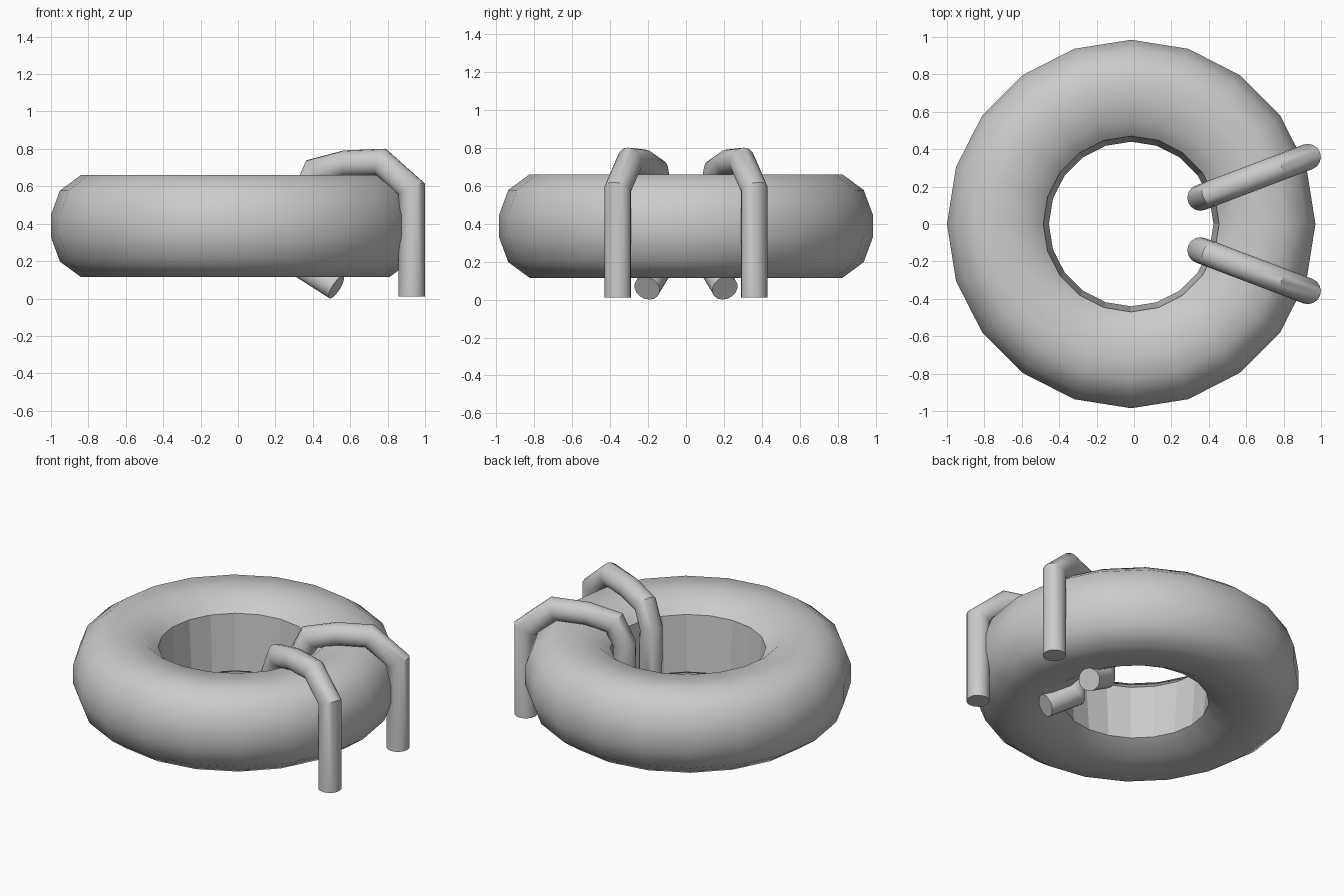
import bpy, bmesh
from math import sin, cos, tan, pi, radians
from mathutils import Vector

if "Cube" in bpy.data.objects:
    bpy.data.objects.remove(bpy.data.objects["Cube"])

CX = -0.015  # ring axis


def finish(name, bm, angle):
    bmesh.ops.recalc_face_normals(bm, faces=bm.faces)
    me = bpy.data.meshes.new(name)
    bm.to_mesh(me)
    bm.free()
    ob = bpy.data.objects.new(name, me)
    bpy.context.collection.objects.link(ob)
    bpy.ops.object.select_all(action='DESELECT')
    ob.select_set(True)
    bpy.context.view_layer.objects.active = ob
    bpy.ops.object.shade_smooth_by_angle(angle=radians(angle))
    return ob


def bridge(bm, a, b):
    n = len(a)
    return [bm.faces.new((a[i], a[(i + 1) % n], b[(i + 1) % n], b[i])) for i in range(n)]


# Ring: revolved cross-section with a steep, faceted inner wall
PROFILE = [(.985, .06), (.937, .19), (.825, .2725), (.70, .2725), (.565, .262), (.47, .18),
           (.44, -.19), (.565, -.262), (.70, -.2725), (.825, -.2725), (.937, -.19), (.985, -.06)]
bm = bmesh.new()
SEG = 20
loops = [[bm.verts.new((CX + r * cos(2 * pi * i / SEG), r * sin(2 * pi * i / SEG), .3875 + z))
          for i in range(SEG)] for r, z in PROFILE]
for k in range(len(loops)):
    bridge(bm, loops[k], loops[(k + 1) % len(loops)])
ring = finish("ring", bm, 40)
for p in ring.data.polygons:
    c = p.center
    if Vector((c.x - CX, c.y)).length < .48:
        p.use_smooth = False


# Hooks: mitred tube wrapping over the ring, path given in (radial, height)
PATH = [(.578, .06), (.402, .165), (.396, .545), (.46, .68), (.63, .722), (.835, .73),
        (1.01, .585), (1.01, .01)]


def hook(name, angle, radius=.07, sides=16):
    bm = bmesh.new()
    pts = [Vector(p) for p in PATH]
    out = Vector((cos(angle), sin(angle), 0))
    side = Vector((-sin(angle), cos(angle), 0))
    up = Vector((0, 0, 1))
    rings = []
    for i, p in enumerate(pts):
        d0 = (p - pts[i - 1]).normalized() if i else (pts[1] - p).normalized()
        d1 = (pts[i + 1] - p).normalized() if i < len(pts) - 1 else d0
        t = (d0 + d1).normalized()
        n = Vector((-t.y, t.x)) / max(t.dot(d0), .3)
        loop = []
        for j in range(sides):
            a = 2 * pi * j / sides
            q = p + n * (radius * cos(a))
            loop.append(bm.verts.new(Vector((CX, 0, 0)) + out * q.x + up * q.y
                                     + side * (radius * sin(a))))
        rings.append(loop)
    for a, b in zip(rings, rings[1:]):
        bridge(bm, a, b)
    bm.faces.new(rings[0])
    bm.faces.new(rings[-1])
    return finish(name, bm, 40)


for name, s in (("hook_front", -1), ("hook_back", 1)):
    hook(name, s * radians(20.8))
